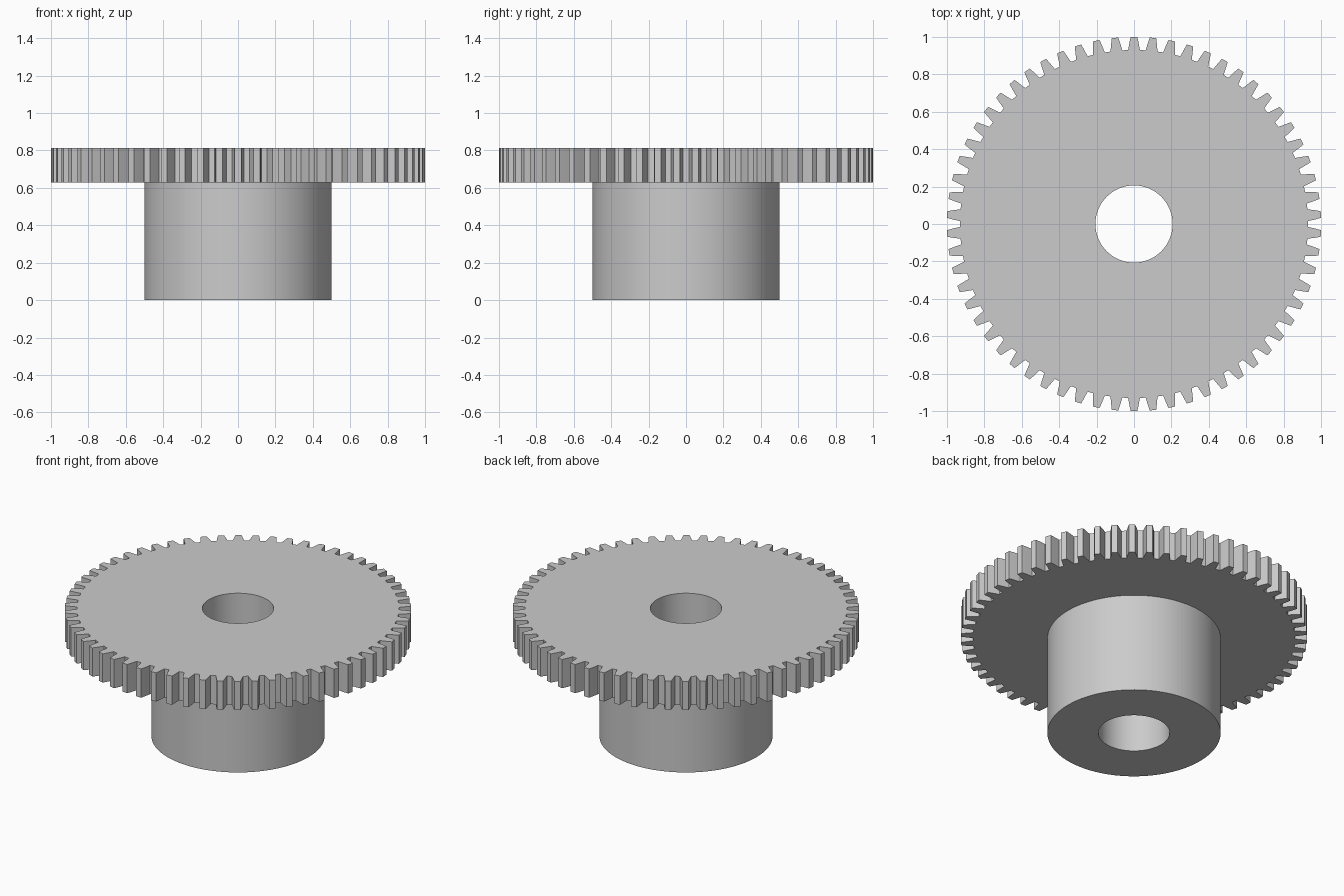
import bpy
import bmesh
from math import cos, sin, pi, radians

cube = bpy.data.objects.get("Cube")
if cube:
    bpy.data.objects.remove(cube, do_unlink=True)

# Main dimensions
TEETH = 62
BORE_R, HUB_R = 0.206, 0.5
GEAR_Z, TOP_Z = 0.63, 0.813

# Half tooth as (radius, half width), from root to tip
FLANK = [(0.93, 0.032), (0.947, 0.0285), (0.969, 0.0245), (1.0, 0.0175)]

# Polar outline of the toothed rim, with one tooth centred on +y
half = [(r, w / r) for r, w in FLANK]
tooth = [(r, -a) for r, a in half] + [(r, a) for r, a in reversed(half)]
rim = [(r, pi / 2 + 2 * pi * i / TEETH + a) for i in range(TEETH) for r, a in tooth]


def circle(radius):
    return [(radius, a) for _, a in rim]


# Closed loft: bore, hub foot, hub wall, toothed rim and back to the bore
bm = bmesh.new()
sections = [
    (circle(BORE_R), 0),
    (circle(HUB_R), 0),
    (circle(HUB_R), GEAR_Z),
    (rim, GEAR_Z),
    (rim, TOP_Z),
    (circle(BORE_R), TOP_Z),
]
loops = [[bm.verts.new((r * cos(a), r * sin(a), z)) for r, a in outline]
         for outline, z in sections]
count = len(rim)
for k, low in enumerate(loops):
    high = loops[(k + 1) % len(loops)]
    for i in range(count):
        j = (i + 1) % count
        bm.faces.new((low[i], low[j], high[j], high[i]))
bmesh.ops.recalc_face_normals(bm, faces=bm.faces)

mesh = bpy.data.meshes.new("spur_gear_with_hub")
bm.to_mesh(mesh)
bm.free()
gear = bpy.data.objects.new("spur_gear_with_hub", mesh)
bpy.context.collection.objects.link(gear)

# Plain grey metal
grey = bpy.data.materials.new("plain_grey")
grey.use_nodes = True
colour = (0.6, 0.6, 0.6, 1)
grey.diffuse_color = colour
grey.node_tree.nodes["Principled BSDF"].inputs["Base Color"].default_value = colour
mesh.materials.append(grey)

# Smooth bore and hub, crisp teeth and rims
bpy.ops.object.select_all(action="DESELECT")
gear.select_set(True)
bpy.context.view_layer.objects.active = gear
bpy.ops.object.shade_smooth_by_angle(angle=radians(25))
